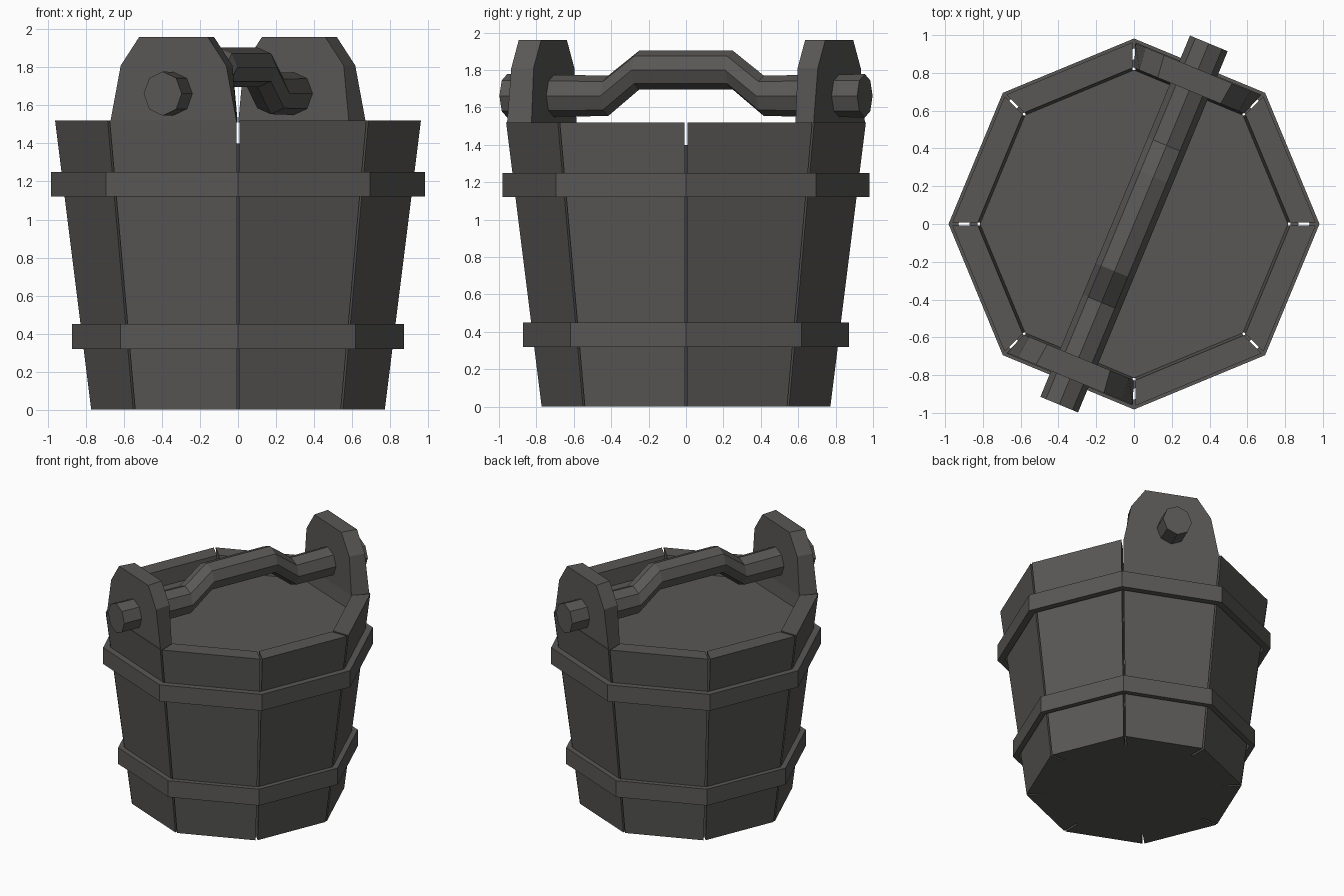
import bpy
import bmesh
from math import sin, cos, pi, radians
from mathutils import Matrix, Vector

if "Cube" in bpy.data.objects:
    bpy.data.objects.remove(bpy.data.objects["Cube"], do_unlink=True)

wood = bpy.data.materials.new("dark_grey_wood")
colour = (0.1, 0.097, 0.093, 1)
wood.diffuse_color = colour
wood.use_nodes = True
wood.node_tree.nodes["Principled BSDF"].inputs["Base Color"].default_value = colour

SIDES = 8
STEP = 2 * pi / SIDES
HALF = STEP / 2
RIM = 1.52          # height of the rim
FLARE = 0.125       # outward slope of the wall
BASE = 0.775        # outer corner radius at the ground
WALL = 0.135        # wall thickness at the corners
GAP = 0.008         # half of the gap between staves


def loft(name, rings, closed=False, turn=0.0):
    """Join equal rings of points with quads, then cap the ends or close the loop."""
    bm = bmesh.new()
    loops = [[bm.verts.new(p) for p in ring] for ring in rings]
    pairs = list(zip(loops, loops[1:]))
    if closed:
        pairs.append((loops[-1], loops[0]))
    else:
        bm.faces.new(loops[0])
        bm.faces.new(loops[-1])
    for a, b in pairs:
        for i in range(len(a)):
            j = (i + 1) % len(a)
            bm.faces.new((a[i], a[j], b[j], b[i]))
    bmesh.ops.recalc_face_normals(bm, faces=bm.faces)
    bm.transform(Matrix.Rotation(turn, 4, 'Z'))
    mesh = bpy.data.meshes.new(name)
    bm.to_mesh(mesh)
    bm.free()
    mesh.materials.append(wood)
    obj = bpy.data.objects.new(name, mesh)
    bpy.context.collection.objects.link(obj)
    return obj


def octagon(r, z):
    return [Vector((r * cos(i * STEP), r * sin(i * STEP), z)) for i in range(SIDES)]


def stave_section(z):
    """Mitred wall section facing +x."""
    outer = BASE + FLARE * z
    ring = []
    for r, side in ((outer, -1), (outer, 1), (outer - WALL, 1), (outer - WALL, -1)):
        ring.append((r * cos(HALF), side * (r * sin(HALF) - GAP), z))
    return ring


# Staves
for k in range(SIDES):
    loft(f"stave_{k + 1}", [stave_section(0), stave_section(RIM)], turn=(k + 0.5) * STEP)

# Solid filling just below the rim, also the floor
TOP = 1.40
inner = BASE - WALL + 0.002
loft("filling", [octagon(inner, 0), octagon(inner + FLARE * TOP, TOP)])

# Hoops
for name, r_in, r_out, low, high in (("lower_hoop", 0.83, 0.872, 0.32, 0.45),
                                     ("upper_hoop", 0.93, 0.982, 1.12, 1.25)):
    loft(name, [octagon(r_in, low), octagon(r_out, low),
                octagon(r_out, high), octagon(r_in, high)], closed=True)


# Ears that hold the handle: half widths outside and inside at each height
EAR = ((0.36, 0.315, RIM - 0.01), (0.30, 0.285, 1.81), (0.195, 0.18, 1.96))
AXIS = radians(67.5)
for name, turn in (("back_ear", AXIS), ("front_ear", AXIS + pi)):
    sections = [[(0.887, -wo, z), (0.887, wo, z), (0.764, wi, z), (0.764, -wi, z)]
                for wo, wi, z in EAR]
    loft(name, sections, turn=turn)


# Cranked octagonal handle running through both ears
def handle_section(x, z, h):
    return [(x, 0.108 * sin(i * STEP), z + h * cos(i * STEP)) for i in range(SIDES)]


PATH = ((1.035, 1.662, 0.116), (0.45, 1.662, 0.108), (0.27, 1.80, 0.104))
points = [(-x, z, h) for x, z, h in PATH] + list(reversed(PATH))
loft("handle", [handle_section(*p) for p in points], turn=AXIS)
